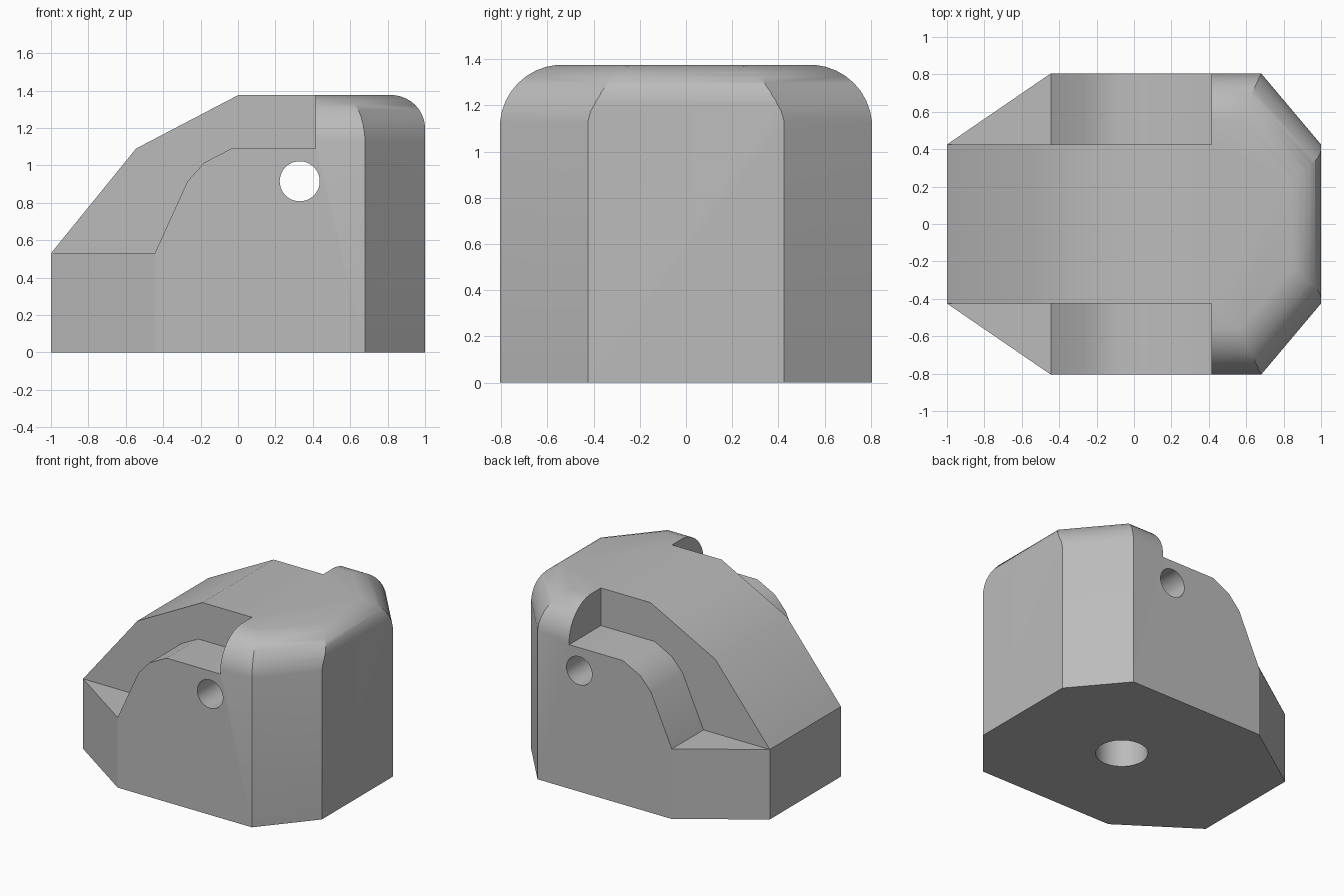
import bpy, bmesh, math
from mathutils import Vector

if "Cube" in bpy.data.objects:
    bpy.data.objects.remove(bpy.data.objects["Cube"], do_unlink=True)

TOP = 1.375      # overall height
ARC = 9          # steps in each rounded edge
STEP_Y = 0.426   # half width of the raised centre

grey = bpy.data.materials.new("plain grey")
grey.use_nodes = True
colour = (0.5, 0.5, 0.5, 1)
grey.diffuse_color = colour
grey.node_tree.nodes["Principled BSDF"].inputs["Base Color"].default_value = colour


def to_object(bm, name):
    bmesh.ops.recalc_face_normals(bm, faces=bm.faces[:])
    mesh = bpy.data.meshes.new(name)
    bm.to_mesh(mesh)
    bm.free()
    mesh.materials.append(grey)
    obj = bpy.data.objects.new(name, mesh)
    bpy.context.collection.objects.link(obj)
    return obj


def chop(bm, point, normal):
    """Slice off everything beyond a plane and cap the opening."""
    geom = bm.verts[:] + bm.edges[:] + bm.faces[:]
    bmesh.ops.bisect_plane(bm, geom=geom, dist=1e-5, plane_co=point,
                           plane_no=normal, clear_outer=True)
    rim = [e for e in bm.edges if e.is_boundary]
    if rim:
        bmesh.ops.holes_fill(bm, edges=rim, sides=0)


def round_wall(bm, point, normal, radius):
    """Vertical wall whose upper edge rolls over into the top."""
    n = Vector(normal).normalized()
    centre = Vector(point) - n * radius
    centre.z = TOP - radius
    for i in range(ARC):
        a = math.pi / 2 * i / ARC
        d = n * math.cos(a) + Vector((0, 0, math.sin(a)))
        chop(bm, centre + d * radius, d)


def prism(name, profile, y0, y1):
    """Extrude an x-z profile along y."""
    bm = bmesh.new()
    face = bm.faces.new([bm.verts.new((x, y0, z)) for x, z in profile])
    out = bmesh.ops.extrude_face_region(bm, geom=[face])
    moved = [v for v in out["geom"] if isinstance(v, bmesh.types.BMVert)]
    bmesh.ops.translate(bm, verts=moved, vec=(0, y1 - y0, 0))
    return to_object(bm, name)


def cylinder(name, radius, depth, location, rotation=(0, 0, 0)):
    bpy.ops.mesh.primitive_cylinder_add(vertices=48, radius=radius, depth=depth,
                                        location=location, rotation=rotation)
    obj = bpy.context.object
    obj.name = name
    obj.data.materials.append(grey)
    return obj


def subtract(target, cutter):
    mod = target.modifiers.new("cut", "BOOLEAN")
    mod.operation = "DIFFERENCE"
    mod.solver = "EXACT"
    mod.object = cutter
    bpy.ops.object.select_all(action="DESELECT")
    bpy.context.view_layer.objects.active = target
    target.select_set(True)
    bpy.ops.object.modifier_apply(modifier=mod.name)
    bpy.data.objects.remove(cutter, do_unlink=True)


# Main block: a box sliced into its convex outline
bm = bmesh.new()
bmesh.ops.create_cube(bm, size=1)
for v in bm.verts:
    v.co = (v.co.x * 2, v.co.y * 2, (v.co.z + 0.5) * TOP)

# Sloping nose
chop(bm, (-1, 0, 0.53), (-0.56, 0, 0.455))
chop(bm, (0, 0, TOP), (-0.285, 0, 0.545))

# Walls, angled corners and rounded end
for side in (-1, 1):
    chop(bm, (-1, side * 0.425, 0), (-0.38, side * 0.555, 0))
    round_wall(bm, (0, side * 0.805, 0), (0, side, 0), 0.27)
    round_wall(bm, (1, side * 0.425, 0), (0.38, side * 0.32, 0), 0.27)
round_wall(bm, (1, 0, 0), (1, 0, 0), 0.18)
block = to_object(bm, "block")

# Stepped recess along each side
recess = [(-1.2, 0.53), (-0.445, 0.53), (-0.27, 0.915), (-0.18, 1.015),
          (-0.035, 1.09), (0.415, 1.09), (0.415, 1.6), (-1.2, 1.6)]
for side in (-1, 1):
    subtract(block, prism("recess_cutter", recess, side * STEP_Y, side * 1.2))

# Cross hole through both sides, and blind hole in the underside
subtract(block, cylinder("cross_hole_cutter", 0.107, 3, (0.33, 0, 0.915),
                         (math.pi / 2, 0, 0)))
subtract(block, cylinder("base_hole_cutter", 0.18, 1.4, (0.11, 0, 0)))

# Smooth curved areas, keep hard edges
bpy.ops.object.select_all(action="DESELECT")
block.select_set(True)
bpy.context.view_layer.objects.active = block
bpy.ops.object.shade_smooth_by_angle(angle=math.radians(30))
